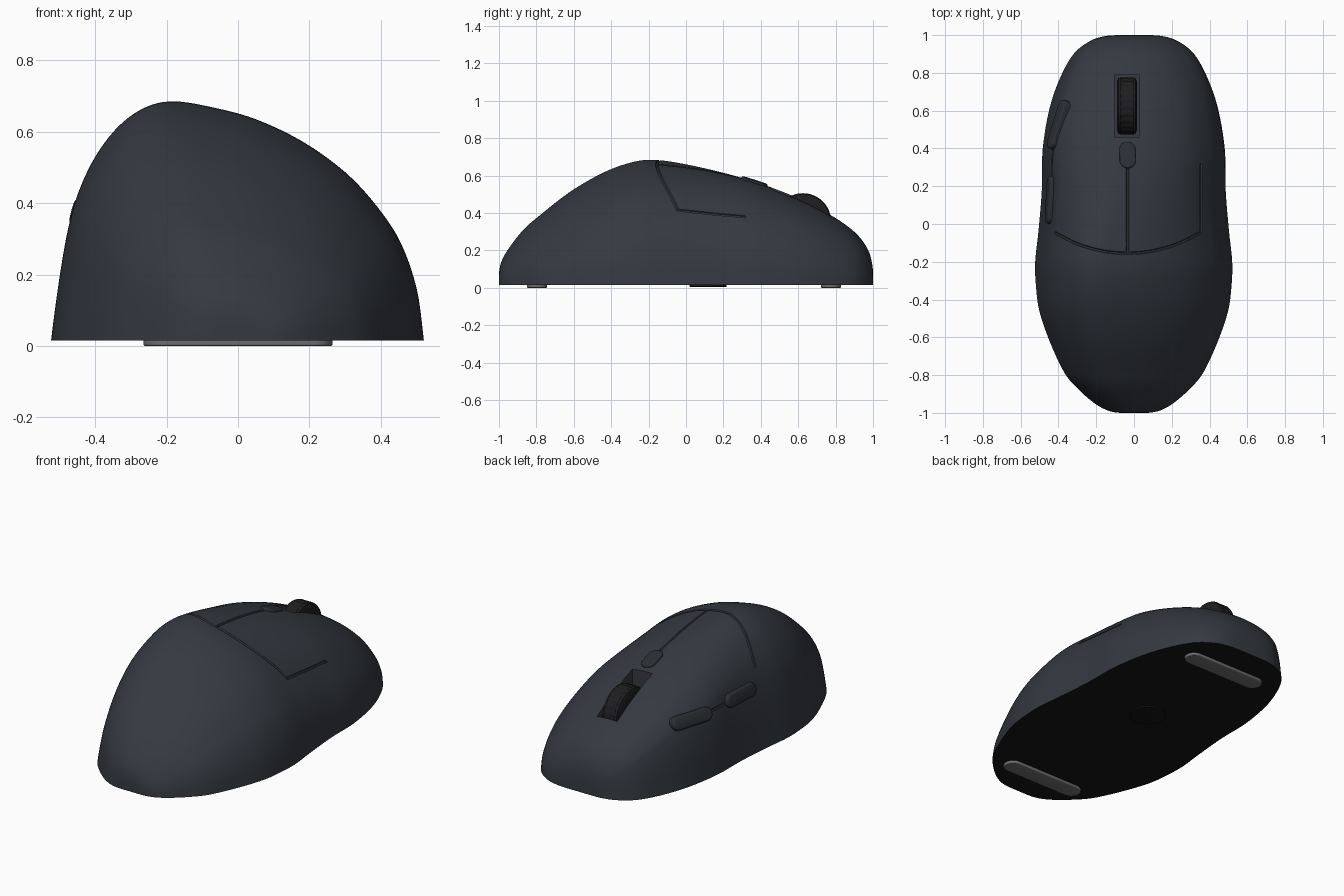
import bpy, bmesh, math
from mathutils import Vector, Matrix
from mathutils.bvhtree import BVHTree

if "Cube" in bpy.data.objects:
    bpy.data.objects.remove(bpy.data.objects["Cube"])


def material(name, rgb):
    m = bpy.data.materials.new(name)
    m.diffuse_color = (*rgb, 1)
    m.use_nodes = True
    m.node_tree.nodes["Principled BSDF"].inputs["Base Color"].default_value = m.diffuse_color
    return m


SHELL = material("shell_grey", (0.035, 0.041, 0.052))
DARK = material("button_grey", (0.025, 0.028, 0.034))
BLACK = material("matte_black", (0.007, 0.007, 0.008))
RUBBER = material("rubber", (0.013, 0.013, 0.014))
GLIDE = material("glide_grey", (0.16, 0.16, 0.16))


def smooth_points(pts, n):
    """Catmull-Rom through tuples of any size."""
    out = []
    for i in range(len(pts) - 1):
        a, b, c, d = (pts[min(max(i + k, 0), len(pts) - 1)] for k in (-1, 0, 1, 2))
        for s in range(n):
            t = s / n
            out.append(tuple(0.5 * (2 * q + (r - p) * t + (2 * p - 5 * q + 4 * r - w) * t * t
                                    + (3 * q - p - 3 * r + w) * t ** 3)
                             for p, q, r, w in zip(a, b, c, d)))
    return out + [pts[-1]]


def shade(ob, angle=35):
    bpy.ops.object.select_all(action='DESELECT')
    ob.select_set(True)
    bpy.context.view_layer.objects.active = ob
    bpy.ops.object.shade_smooth_by_angle(angle=math.radians(angle))


def add_object(name, bm, *mats):
    bmesh.ops.recalc_face_normals(bm, faces=bm.faces)
    me = bpy.data.meshes.new(name)
    bm.to_mesh(me)
    ob = bpy.data.objects.new(name, me)
    bpy.context.collection.objects.link(ob)
    for m in mats:
        me.materials.append(m)
    return ob


def loft(rings):
    bm = bmesh.new()
    rows = [[bm.verts.new(p) for p in r] for r in rings]
    for r, s in zip(rows, rows[1:]):
        for i in range(len(r)):
            bm.faces.new((r[i - 1], r[i], s[i], s[i - 1]))
    bm.faces.new(rows[0])
    bm.faces.new(rows[-1])
    return bm


def cut(ob, cutter):
    mod = ob.modifiers.new("cut", 'BOOLEAN')
    mod.object, mod.operation, mod.solver = cutter, 'DIFFERENCE', 'EXACT'
    bpy.context.view_layer.objects.active = ob
    bpy.ops.object.modifier_apply(modifier="cut")
    bpy.data.objects.remove(cutter)


# Shell: cross-sections of the tilted palm and of the flatter button end
PALM = smooth_points([(-.523, .015), (-.511, .11), (-.495, .22), (-.475, .33), (-.447, .43), (-.40, .53),
                      (-.335, .615), (-.26, .668), (-.18, .685), (-.07, .668), (.05, .635), (.18, .573),
                      (.30, .487), (.39, .39), (.455, .29), (.50, .16), (.52, .015)], 5)
NOSE = smooth_points([(-.523, .015), (-.515, .11), (-.505, .22), (-.49, .33), (-.47, .43), (-.435, .53),
                      (-.35, .62), (-.23, .67), (-.1, .685), (.02, .675), (.13, .645), (.25, .58),
                      (.34, .50), (.42, .39), (.475, .28), (.51, .15), (.52, .015)], 5)
# stations along the length: y, half width, height
STATIONS = [(-1, .06, .06), (-.997, .10, .10), (-.983, .15, .15), (-.945, .215, .215), (-.87, .30, .31),
            (-.785, .37, .385), (-.625, .445, .51), (-.465, .50, .605), (-.33, .519, .66),
            (-.2, .523, .685), (-.04, .506, .668), (.18, .488, .62), (.39, .484, .56), (.6, .45, .48),
            (.765, .395, .395), (.9, .32, .30), (.97, .23, .21), (.995, .15, .13), (1, .08, .07)]
rings = []
for y, w, h in smooth_points(STATIONS, 5):
    t = min(max((y + .2) / .6, 0), 1)
    t = t * t * (3 - 2 * t)
    rings.append([((p[0] + (q[0] - p[0]) * t) * w / .523, y,
                   .015 + (p[1] + (q[1] - p[1]) * t - .015) * (h - .015) / .67)
                  for p, q in zip(PALM, NOSE)])
bm = loft(rings)
bm.normal_update()
for f in bm.faces:
    f.material_index = int(max(v.co.z for v in f.verts) < .016)
surface = BVHTree.FromBMesh(bm)
shell = add_object("shell", bm, SHELL, BLACK)


def on_top(x, y):
    return surface.ray_cast(Vector((x, y, 2)), Vector((0, 0, -1)))[:2]


def on_left(y, z):
    return surface.ray_cast(Vector((-2, y, z)), Vector((1, 0, 0)))[:2]


# Wheel slot
bm = bmesh.new()
bmesh.ops.create_cube(bm, size=1, matrix=Matrix.Translation((-.037, .625, .49))
                      @ Matrix.Diagonal((.132, .33, .6, 1)))
cut(shell, add_object("slot_cutter", bm, RUBBER))


# Button seams, cut as grooves along paths dropped on the shell
def groove(points, radius=.008):
    cu = bpy.data.curves.new("groove_cutter", 'CURVE')
    cu.dimensions, cu.bevel_depth, cu.bevel_resolution, cu.use_fill_caps = '3D', radius, 1, True
    sp = cu.splines.new('POLY')
    sp.points.add(len(points) - 1)
    for p, co in zip(sp.points, points):
        p.co = (*co, 1)
    ob = bpy.data.objects.new("groove_cutter", cu)
    bpy.context.collection.objects.link(ob)
    bpy.ops.object.select_all(action='DESELECT')
    ob.select_set(True)
    bpy.context.view_layer.objects.active = ob
    bpy.ops.object.convert(target='MESH')
    cut(shell, bpy.context.view_layer.objects.active)


def top_path(pts, n):
    return [on_top(*p)[0] for p in smooth_points(pts, n)]


groove(top_path([(-.42, -.045), (-.3, -.105), (-.17, -.142), (-.034, -.155),
                 (.1, -.142), (.23, -.105), (.355, -.045)], 6))
groove(top_path([(.355, -.05), (.355, .32)], 14))
groove(top_path([(-.034, -.155), (-.034, .3)], 16))
groove([on_left(.2 + .02 * i, .372)[0] for i in range(12)])
shade(shell)


# Pills: stadium shapes with a rounded rim, laid on a surface
def pill(name, centre, along, normal, length, width, low, high, rim, mat):
    z = normal.normalized()
    x = (along - z * along.dot(z)).normalized()
    frame = Matrix((x, z.cross(x), z)).transposed().to_4x4()
    r = width / 2
    bm = bmesh.new()
    outline = []
    for i in range(32):
        a = 2 * math.pi * (i + .5) / 32
        side = math.copysign(length / 2 - r, math.cos(a))
        outline.append((side + r * math.cos(a), r * math.sin(a)))
    base = bm.faces.new([bm.verts.new((px, py, low)) for px, py in outline])
    ext = bmesh.ops.extrude_face_region(bm, geom=[base])["geom"]
    bmesh.ops.translate(bm, vec=(0, 0, high - low), verts=[g for g in ext if isinstance(g, bmesh.types.BMVert)])
    edges = [e for e in bm.edges if all(abs(v.co.z - high) < 1e-5 for v in e.verts)]
    bmesh.ops.bevel(bm, geom=edges, offset=rim, segments=4, profile=.5, affect='EDGES')
    bm.transform(Matrix.Translation(centre) @ frame)
    shade(add_object(name, bm, mat), 45)


# Side buttons
for name, y0, y1 in (("rear_side_button", 0, .255), ("front_side_button", .395, .655)):
    a, b = on_left(y0 + .02, .372)[0], on_left(y1 - .02, .372)[0]
    mid, n = on_left((y0 + y1) / 2, .372)
    if n.x > 0:
        n = -n
    pill(name, mid, b - a, n, (b - a).length + .04, .08, -.03, .022, .016, DARK)

# Mode button behind the wheel
centre, n = on_top(-.034, .365)
pill("mode_button", centre, Vector((0, 1, 0)), n if n.z > 0 else -n, .145, .085, -.02, .01, .007, DARK)

# Glide feet and sensor window underneath
X, DOWN = Vector((1, 0, 0)), Vector((0, 0, -1))
for name, y in (("rear_foot", -.797), ("front_foot", .775)):
    pill(name, Vector((0, y, .015)), X, DOWN, .53, .108, -.004, .015, .005, GLIDE)
pill("sensor_window", Vector((0, .118, .015)), X, DOWN, .2, .2, -.004, .009, .002, BLACK)

# Scroll wheel with a ribbed tread
rings = []
for x, r, rib in ((-.052, .13, 0), (-.046, .146, 0), (-.034, .151, 0), (-.03, .151, .004),
                  (.03, .151, .004), (.034, .151, 0), (.046, .146, 0), (.052, .13, 0)):
    ring = []
    for i in range(96):
        a, rr = 2 * math.pi * i / 96, r - rib * (i // 2 % 2)
        ring.append((-.037 + x, .625 + rr * math.cos(a), .355 + rr * math.sin(a)))
    rings.append(ring)
shade(add_object("scroll_wheel", loft(rings), RUBBER), 30)
